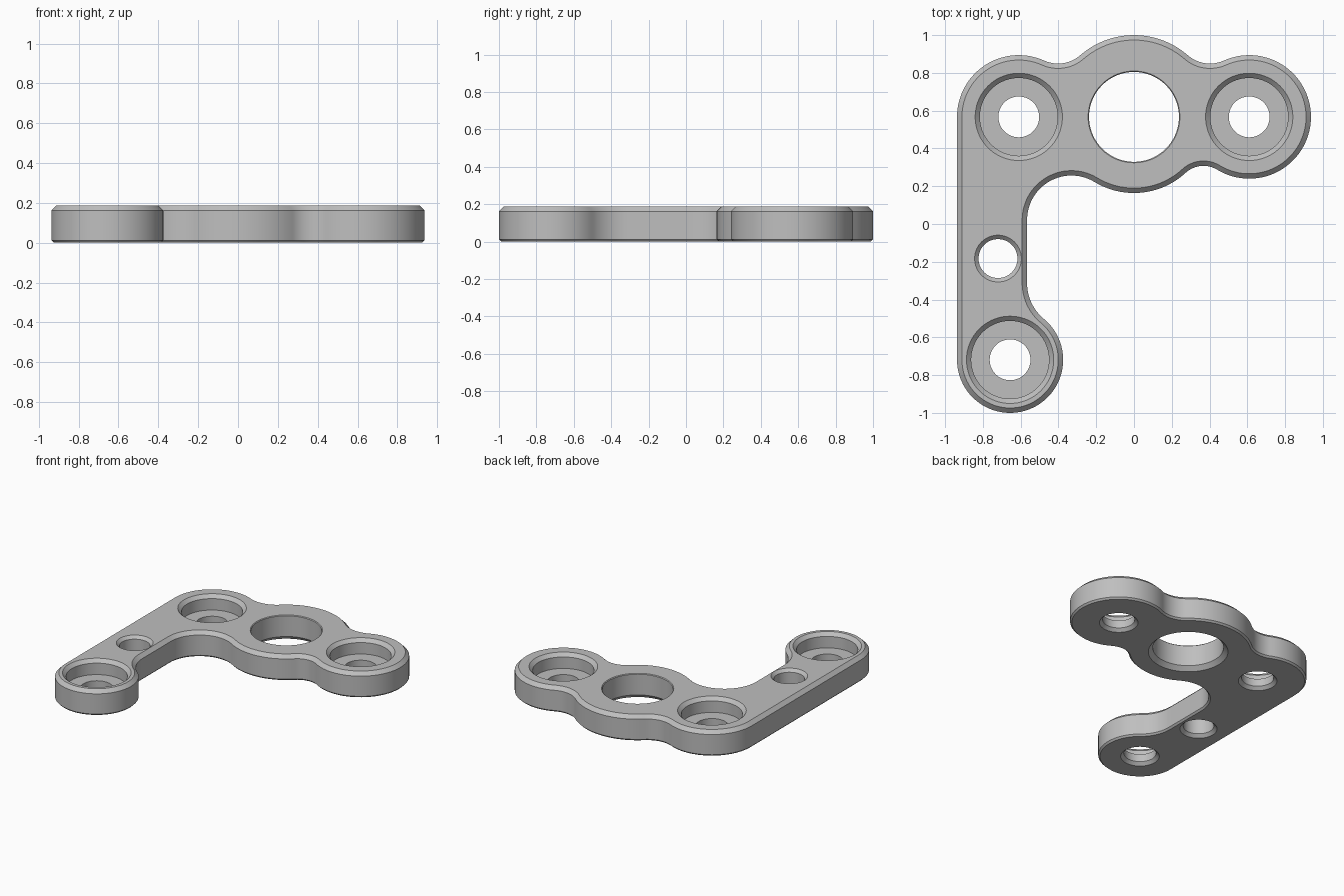
import bpy, bmesh, math
from mathutils import Vector as V

cube = bpy.data.objects.get("Cube")
if cube:
    bpy.data.objects.remove(cube, do_unlink=True)

steel = bpy.data.materials.new("plain grey")
steel.use_nodes = True
GREY = (0.52, 0.52, 0.52, 1)
steel.diffuse_color = GREY
steel.node_tree.nodes["Principled BSDF"].inputs["Base Color"].default_value = GREY

HEIGHT = 0.188
LEFT_BOSS, RIGHT_BOSS = V((-0.61, 0.567)), V((0.61, 0.567))
CENTRE, FOOT = V((0, 0.567)), V((-0.656, -0.719))
BOSS_R, FOOT_R, TOP_R, BOTTOM_R = 0.327, 0.281, 0.433, 0.403
INNER_X = -0.566


def round_fillet(x2, r1, r2, f, side):
    """Centre of a fillet between the middle circle and a boss at offset x2."""
    a, b, d = r1 + f, r2 + f, abs(x2)
    x = (a * a - b * b + d * d) / (2 * d)
    y = math.sqrt(a * a - x * x)
    return CENTRE + V((math.copysign(x, x2), side * y))


def wall_fillet(c, r, f, side):
    """Centre of a fillet between a circle and the straight inner wall."""
    x = INNER_X + f
    return V((x, c.y + side * math.sqrt((r + f) ** 2 - (x - c.x) ** 2)))


# Outline as a counter-clockwise chain of arcs: centre, radius, convex or concave
ARCS = [
    (RIGHT_BOSS, BOSS_R, 1),
    (round_fillet(0.61, TOP_R, BOSS_R, 0.18, 1), 0.18, -1),
    (CENTRE, TOP_R, 1),
    (round_fillet(-0.61, TOP_R, BOSS_R, 0.18, 1), 0.18, -1),
    (LEFT_BOSS, BOSS_R, 1),
    (FOOT, FOOT_R, 1),
    (wall_fillet(FOOT, FOOT_R, 0.245, 1), 0.245, -1),
    (wall_fillet(CENTRE, BOTTOM_R, 0.235, -1), 0.235, -1),
    (CENTRE, BOTTOM_R, 1),
    (round_fillet(0.61, BOTTOM_R, BOSS_R, 0.14, -1), 0.14, -1),
]


def joint_angle(arc, other):
    """Arcs of the same kind are joined by a straight wall facing left or right."""
    if arc[2] == other[2]:
        return math.pi
    d = other[0] - arc[0]
    return math.atan2(d.y, d.x)


def outline(inset):
    points = []
    for i, arc in enumerate(ARCS):
        centre, radius, sign = arc
        start = joint_angle(arc, ARCS[i - 1])
        end = joint_angle(arc, ARCS[(i + 1) % len(ARCS)])
        sweep = sign * ((sign * (end - start)) % math.tau)
        steps = max(6, round(abs(sweep) / math.radians(4)))
        r = radius - sign * inset
        for k in range(steps + 1):
            a = start + sweep * k / steps
            p = centre + V((math.cos(a), math.sin(a))) * r
            if not points or (p - points[-1]).length > 1e-4:
                points.append(p)
    if (points[0] - points[-1]).length < 1e-4:
        points.pop()
    return points


def loft(bm, layers):
    """Skin a stack of (z, points) rings and cap both ends."""
    rings = [[bm.verts.new((p.x, p.y, z)) for p in pts] for z, pts in layers]
    for low, high in zip(rings, rings[1:]):
        for i in range(len(low)):
            j = (i + 1) % len(low)
            bm.faces.new((low[i], low[j], high[j], high[i]))
    bm.faces.new(rings[0][::-1])
    bm.faces.new(rings[-1])


def make_object(name, bm):
    mesh = bpy.data.meshes.new(name)
    bm.normal_update()
    bm.to_mesh(mesh)
    bm.free()
    mesh.materials.append(steel)
    obj = bpy.data.objects.new(name, mesh)
    bpy.context.collection.objects.link(obj)
    return obj


def circle(centre, r, n=72):
    return [centre + V((math.cos(math.tau * i / n), math.sin(math.tau * i / n))) * r
            for i in range(n)]


# Plate with a wide top chamfer and a fine bottom chamfer
bm = bmesh.new()
loft(bm, [(z, outline(d)) for z, d in
          ((0, 0.012), (0.012, 0), (HEIGHT - 0.026, 0), (HEIGHT, 0.026))])
plate = make_object("bracket_plate", bm)


# Hole profiles from bottom to top as (z, radius)
def through(r, low, high):
    """Chamfered bore, with the chamfers carried just past both faces."""
    e = 0.01
    return [(-e, r + low + e), (low, r), (HEIGHT - high, r), (HEIGHT + e, r + high + e)]


FLOOR = HEIGHT - 0.11
counterbore = (through(0.108, 0.022, 0)[:2] + [(FLOOR, 0.108), (FLOOR, 0.206)]
               + through(0.206, 0, 0.025)[2:])

bm = bmesh.new()
for centre, profile in (
    (LEFT_BOSS, counterbore),
    (RIGHT_BOSS, counterbore),
    (FOOT, counterbore),
    (CENTRE, through(0.238, 0.03, 0.005)),
    (V((-0.72, -0.183)), through(0.103, 0.022, 0.021)),
):
    loft(bm, [(z, circle(centre, r)) for z, r in profile])
cutter = make_object("hole_cutter", bm)
cutter.hide_render = True

# Cut the holes, then drop the cutter
bpy.ops.object.select_all(action="DESELECT")
bpy.context.view_layer.objects.active = plate
plate.select_set(True)
cut = plate.modifiers.new("holes", "BOOLEAN")
cut.operation = "DIFFERENCE"
cut.solver = "EXACT"
cut.object = cutter
bpy.ops.object.modifier_apply(modifier=cut.name)
bpy.data.objects.remove(cutter, do_unlink=True)
bpy.ops.object.shade_smooth_by_angle(angle=math.radians(30))
